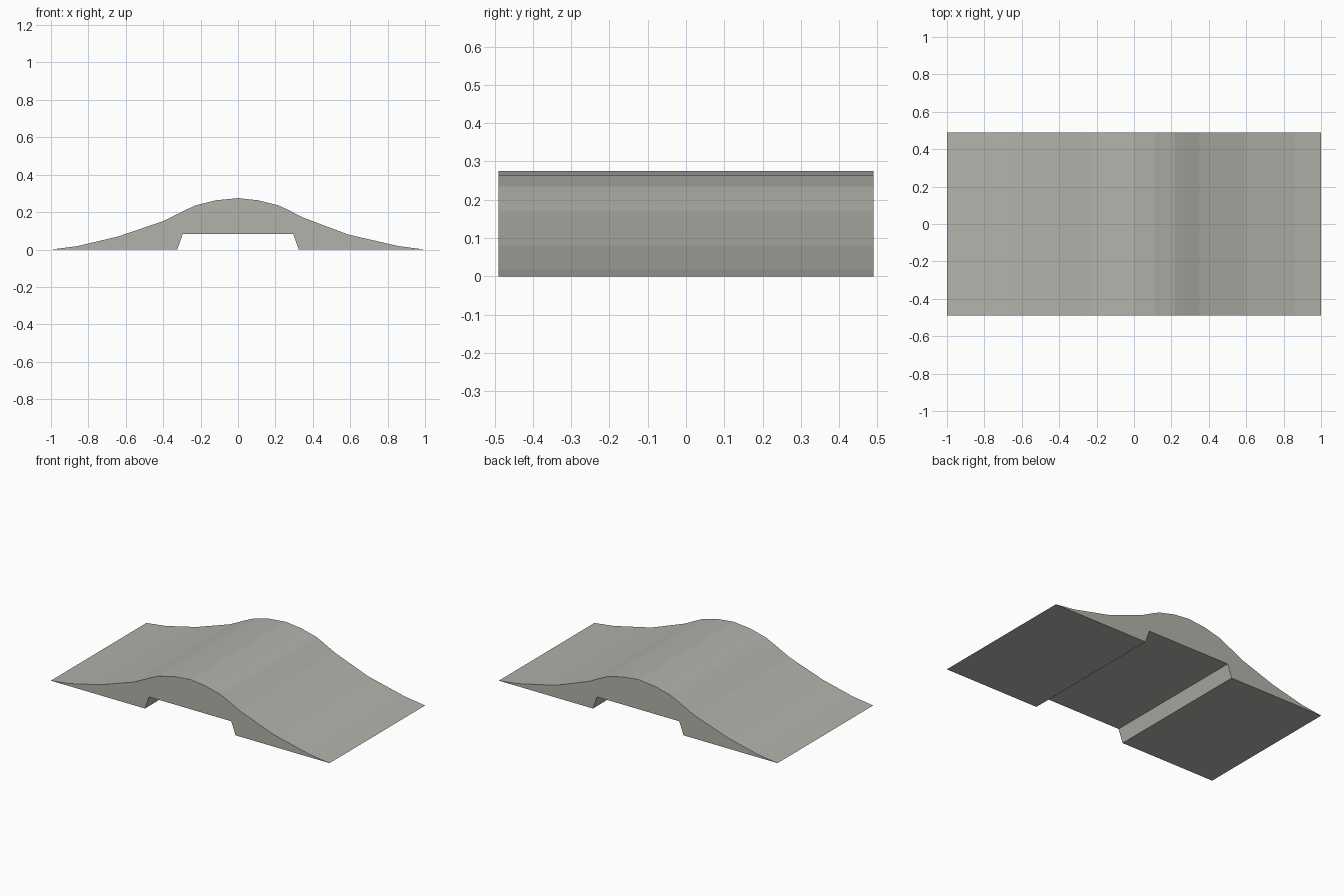
import bpy
import bmesh

cube = bpy.data.objects.get("Cube")
if cube:
    bpy.data.objects.remove(cube, do_unlink=True)

HALF_DEPTH = 0.49

# Humped top, from the right tip to the left tip
hump = [(-1, 0), (-0.86, 0.018), (-0.64, 0.07), (-0.4, 0.152), (-0.29, 0.207),
        (-0.23, 0.235), (-0.12, 0.263), (0, 0.275), (0.11, 0.263), (0.22, 0.235),
        (0.27, 0.211), (0.35, 0.17), (0.59, 0.08), (0.86, 0.018), (1, 0)]
# Channel cut through the underside
channel = [(0.325, 0), (0.295, 0.083), (-0.295, 0.083), (-0.325, 0)]

# Warm grey material
grey = bpy.data.materials.new("warm_grey")
grey.use_nodes = True
color = (0.45, 0.45, 0.415, 1)
grey.diffuse_color = color
grey.node_tree.nodes["Principled BSDF"].inputs["Base Color"].default_value = color

# Ramp body: extrude the profile from front to back
bm = bmesh.new()
profile = bm.faces.new([bm.verts.new((x, -HALF_DEPTH, z)) for x, z in hump + channel])
extruded = bmesh.ops.extrude_face_region(bm, geom=[profile], use_keep_orig=True)
back = [v for v in extruded["geom"] if isinstance(v, bmesh.types.BMVert)]
bmesh.ops.translate(bm, verts=back, vec=(0, 2 * HALF_DEPTH, 0))
bmesh.ops.recalc_face_normals(bm, faces=bm.faces)

mesh = bpy.data.meshes.new("ramp_body")
bm.to_mesh(mesh)
bm.free()
mesh.materials.append(grey)
ramp = bpy.data.objects.new("ramp_body", mesh)
bpy.context.collection.objects.link(ramp)
